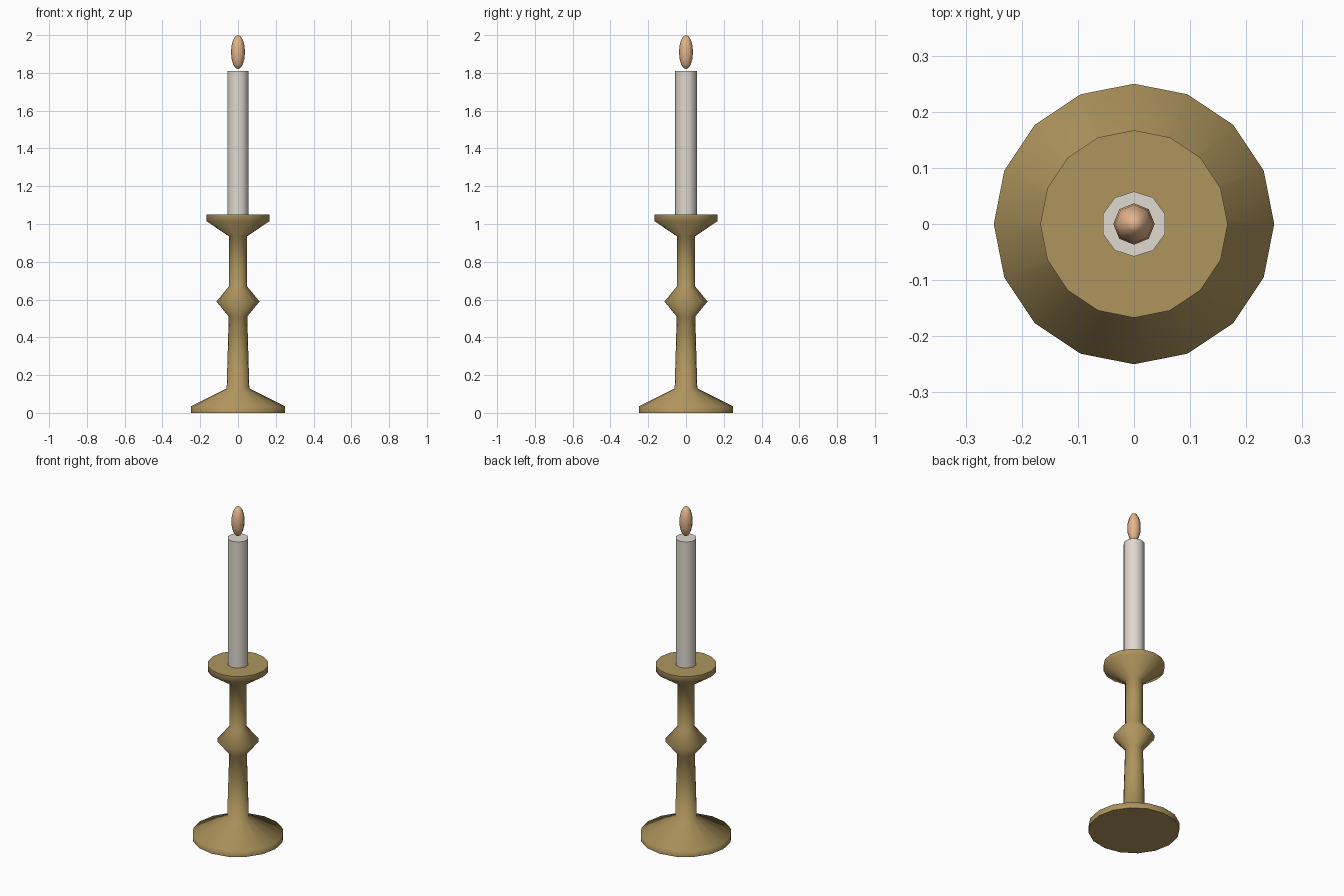
import bpy, bmesh, math
from mathutils import Vector

cube = bpy.data.objects.get("Cube")
if cube:
    bpy.data.objects.remove(cube, do_unlink=True)


def material(name, colour):
    mat = bpy.data.materials.new(name)
    mat.use_nodes = True
    mat.diffuse_color = (*colour, 1)
    mat.node_tree.nodes["Principled BSDF"].inputs["Base Color"].default_value = (*colour, 1)
    return mat


def finish(obj, name, mat, angle):
    obj.name = obj.data.name = name
    obj.data.materials.append(mat)
    bpy.ops.object.select_all(action='DESELECT')
    obj.select_set(True)
    bpy.context.view_layer.objects.active = obj
    bpy.ops.object.shade_smooth_by_angle(angle=math.radians(angle))


def lathe(name, profile, sides, mat, angle):
    """Revolve (radius, height) points about the z axis."""
    bm = bmesh.new()
    verts = [bm.verts.new((0, r, z)) for r, z in profile]
    edges = [bm.edges.new(pair) for pair in zip(verts, verts[1:])]
    bmesh.ops.spin(bm, geom=verts + edges, cent=(0, 0, 0), axis=Vector((0, 0, 1)),
                   angle=math.tau, steps=sides, use_merge=True)
    bmesh.ops.remove_doubles(bm, verts=bm.verts, dist=0.0005)
    bmesh.ops.holes_fill(bm, edges=bm.edges, sides=0)
    bmesh.ops.recalc_face_normals(bm, faces=bm.faces)
    mesh = bpy.data.meshes.new(name)
    bm.to_mesh(mesh)
    bm.free()
    obj = bpy.data.objects.new(name, mesh)
    bpy.context.collection.objects.link(obj)
    finish(obj, name, mat, angle)


brass = material("brass", (0.43, 0.30, 0.11))
wax = material("ivory wax", (0.74, 0.69, 0.62))
glow = material("flame orange", (0.78, 0.46, 0.26))

# Turned holder: foot, tapered stem, knob, neck and drip dish
lathe("candle_holder",
      [(0.25, 0), (0.25, 0.035), (0.06, 0.13), (0.049, 0.51), (0.114, 0.59),
       (0.048, 0.67), (0.048, 0.935), (0.167, 1.015), (0.167, 1.05)],
      16, brass, 80)

# Candle standing in the dish
lathe("candle", [(0.058, 1.04), (0.058, 1.81)], 10, wax, 60)

# Flame floating above the candle
bpy.ops.mesh.primitive_uv_sphere_add(segments=8, ring_count=8, radius=1, location=(0, 0, 1.91))
flame = bpy.context.object
flame.scale = (0.037, 0.037, 0.09)
bpy.ops.object.transform_apply(location=False, rotation=False, scale=True)
finish(flame, "flame", glow, 80)
